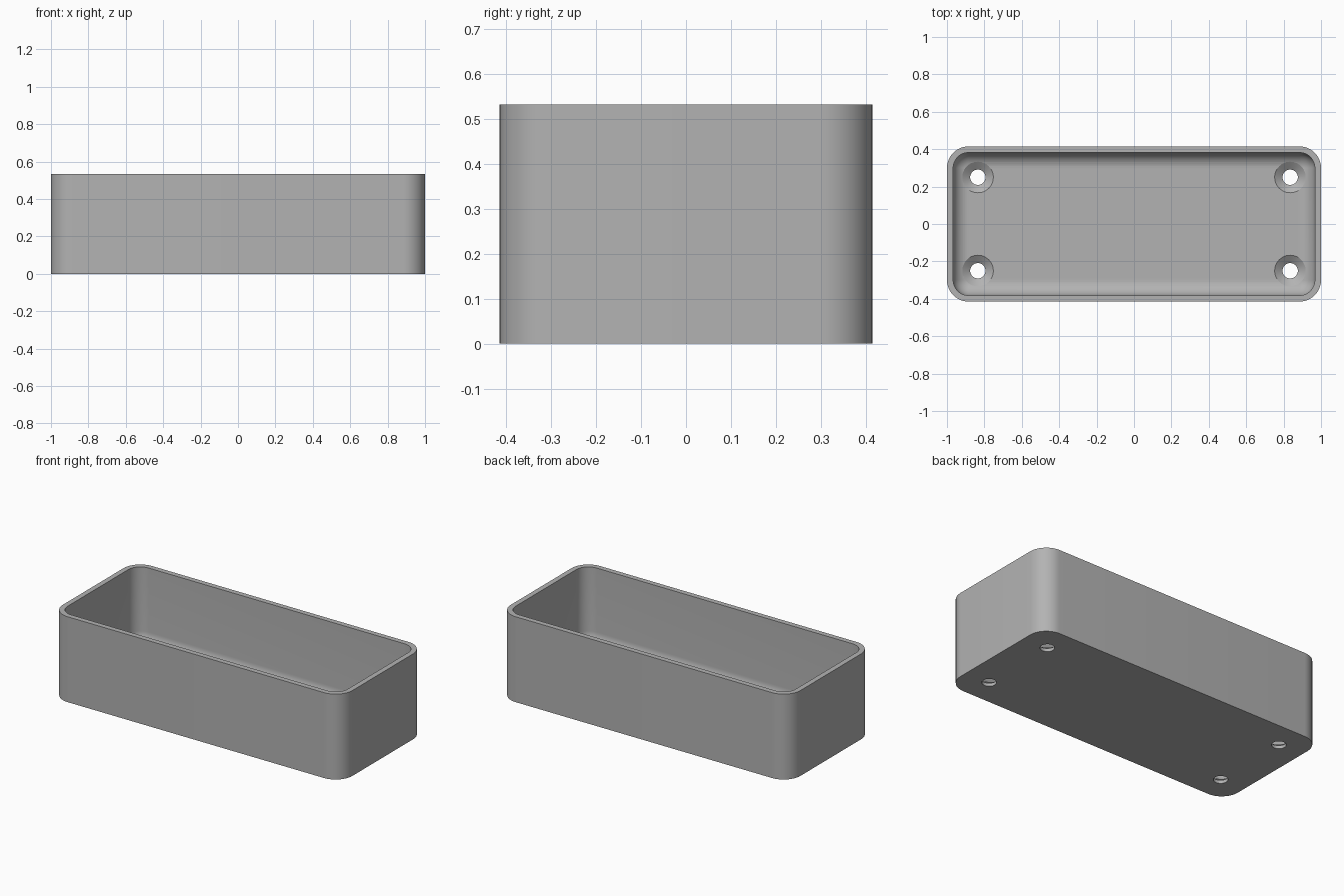
import bpy
import bmesh
from math import sin, cos, pi

HALF_X, HALF_Y, HEIGHT = 1.0, 0.415, 0.533
WALL, FLOOR = 0.033, 0.05
OUTER_R, FILLET = 0.116, 0.083
STEPS = 12

cube = bpy.data.objects.get("Cube")
if cube:
    bpy.data.objects.remove(cube, do_unlink=True)

grey = bpy.data.materials.new("plain grey")
grey.use_nodes = True
colour = (0.45, 0.45, 0.45, 1)
grey.diffuse_color = colour
grey.node_tree.nodes["Principled BSDF"].inputs["Base Color"].default_value = colour


def rounded_ring(bm, inset, z):
    """Ring of vertices around a rounded rectangle, inset from the outside."""
    r = max(OUTER_R - inset, 0.0005)
    cx, cy = HALF_X - inset - r, HALF_Y - inset - r
    ring = []
    for q, (sx, sy) in enumerate([(1, 1), (-1, 1), (-1, -1), (1, -1)]):
        for i in range(STEPS + 1):
            a = (q + i / STEPS) * pi / 2
            ring.append(bm.verts.new((sx * cx + r * cos(a), sy * cy + r * sin(a), z)))
    return ring


def circle_ring(bm, x, y, r, z, n=48):
    return [bm.verts.new((x + r * cos(2 * pi * i / n), y + r * sin(2 * pi * i / n), z))
            for i in range(n)]


def loft(bm, rings):
    """Skin successive rings and cap both ends."""
    for a, b in zip(rings, rings[1:]):
        for i in range(len(a)):
            j = (i + 1) % len(a)
            bm.faces.new((a[i], a[j], b[j], b[i]))
    bm.faces.new(rings[0][::-1])
    bm.faces.new(rings[-1])


def make_object(name, bm):
    bmesh.ops.recalc_face_normals(bm, faces=bm.faces)
    mesh = bpy.data.meshes.new(name)
    bm.to_mesh(mesh)
    bm.free()
    mesh.materials.append(grey)
    obj = bpy.data.objects.new(name, mesh)
    bpy.context.collection.objects.link(obj)
    return obj


# Open tray: outside wall, rim, inside wall, then the filleted floor
bm = bmesh.new()
sections = [(0, 0), (0, HEIGHT), (WALL, HEIGHT)]
for i in range(STEPS + 1):
    a = i / STEPS * pi / 2
    sections.append((WALL + FILLET * (1 - cos(a)), FLOOR + FILLET * (1 - sin(a))))
loft(bm, [rounded_ring(bm, inset, z) for inset, z in sections])
tray = make_object("tray", bm)

# Countersunk screw holes near the four corners
bm = bmesh.new()
hole_profile = [(0.041, -0.05), (0.041, 0.02), (0.083, FLOOR), (0.083, FLOOR + 0.1)]
for x in (-0.835, 0.835):
    for y in (-0.25, 0.25):
        loft(bm, [circle_ring(bm, x, y, r, z) for r, z in hole_profile])
cutter = make_object("screw_hole_cutter", bm)
cutter.hide_render = True

cut = tray.modifiers.new("screw holes", "BOOLEAN")
cut.operation = "DIFFERENCE"
cut.solver = "EXACT"
cut.object = cutter

# Apply the cut, drop the cutter and smooth the curved surfaces
bpy.ops.object.select_all(action="DESELECT")
tray.select_set(True)
bpy.context.view_layer.objects.active = tray
bpy.ops.object.modifier_apply(modifier=cut.name)
bpy.data.objects.remove(cutter, do_unlink=True)
bpy.ops.object.shade_smooth_by_angle(angle=pi / 6)
